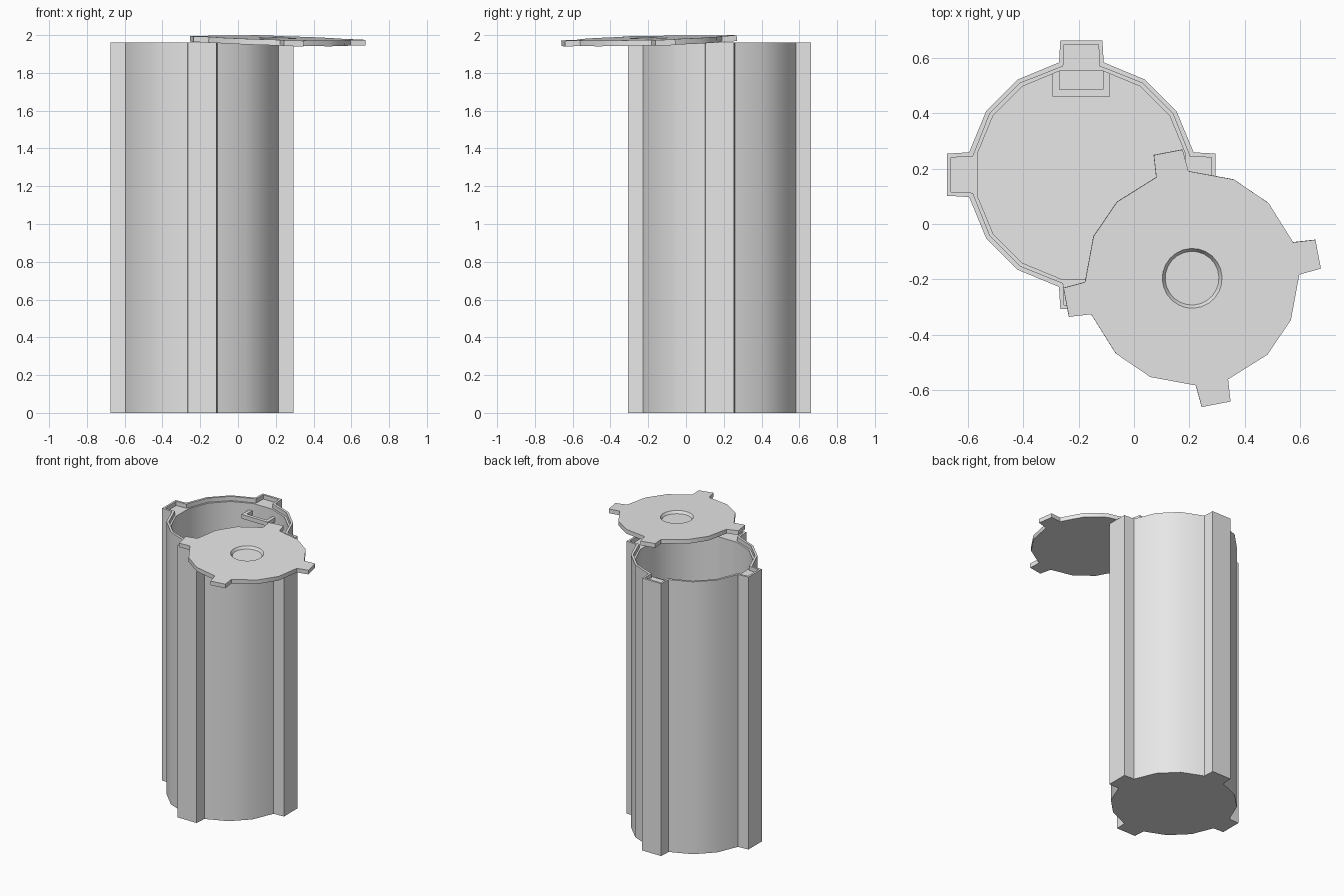
import bpy, bmesh
from math import sin, cos, pi, radians
from mathutils import Matrix, Vector

cube = bpy.data.objects.get("Cube")
if cube:
    bpy.data.objects.remove(cube, do_unlink=True)

grey = bpy.data.materials.new("plain_grey")
grey.use_nodes = True
grey.diffuse_color = (0.8, 0.8, 0.8, 1)
grey.node_tree.nodes["Principled BSDF"].inputs["Base Color"].default_value = (0.8, 0.8, 0.8, 1)


def outline(radius, base, reach, tip):
    """Sixteen-sided ring with four square lugs; base is the lug's half angle."""
    points = []
    for quarter in range(4):
        turn = Matrix.Rotation(quarter * pi / 2, 2)
        corners = [Vector((reach, -tip)), Vector((reach, tip))]
        for angle in (base, 33.75, 56.25, 90 - base):
            a = radians(angle)
            corners.append(Vector((radius * cos(a), radius * sin(a))))
        points += [turn @ c for c in corners]
    return points


def circle(radius, count=24):
    step = 2 * pi / count
    return [Vector((radius * cos((i - 0.5) * step), radius * sin((i - 0.5) * step)))
            for i in range(count)]


def finish(name, bm):
    bmesh.ops.recalc_face_normals(bm, faces=bm.faces)
    mesh = bpy.data.meshes.new(name)
    bm.to_mesh(mesh)
    bm.free()
    mesh.materials.append(grey)
    obj = bpy.data.objects.new(name, mesh)
    bpy.context.collection.objects.link(obj)
    bpy.ops.object.select_all(action="DESELECT")
    obj.select_set(True)
    bpy.context.view_layer.objects.active = obj
    bpy.ops.object.shade_smooth_by_angle(angle=radians(30))
    return obj


def skin(name, levels):
    """Closed solid through a series of (outline, height) loops."""
    bm = bmesh.new()
    loops = [[bm.verts.new((p.x, p.y, z)) for p in pts] for pts, z in levels]
    for a, b in zip(loops, loops[1:]):
        for i in range(len(a)):
            j = (i + 1) % len(a)
            bm.faces.new((a[i], a[j], b[j], b[i]))
    bm.faces.new(loops[0][::-1])
    bm.faces.new(loops[-1])
    return finish(name, bm)


# Hollow canister with a stepped seat for the lid
outer = outline(0.413, 11.25, 0.485, 0.076)
seat = outline(0.397, 9.5, 0.47, 0.062)
bore = outline(0.383, 11.25, 0.383 * cos(radians(11.25)), 0.045)
centre = Vector((-0.19, 0.178, 0))
canister = skin("canister", [(outer, 0), (outer, 1.96), (seat, 1.96),
                             (seat, 1.93), (bore, 1.93), (bore, 0.03)])
canister.location = centre

# U-shaped bracket on the back of the inner wall
bm = bmesh.new()
half, bar, front, back = 0.104, 0.025, 0.282, 0.38
shape = [(-half, back - 0.015), (-half, front), (half, front), (half, back - 0.015),
         (half - bar, back), (half - bar, front + bar),
         (bar - half, front + bar), (bar - half, back)]
face = bm.faces.new([bm.verts.new((x, y, 1.85)) for x, y in shape])
grown = bmesh.ops.extrude_face_region(bm, geom=[face])
bmesh.ops.translate(bm, vec=(0, 0, 0.03),
                    verts=[v for v in grown["geom"] if isinstance(v, bmesh.types.BMVert)])
bracket = finish("inner_bracket", bm)
bracket.location = centre

# Loose lid with a round finger dish, leaning on the rim
plate = outline(0.387, 8.8, 0.463, 0.053)
lid = skin("lid", [(plate, -0.03), (plate, 0), (circle(0.108), 0), (circle(0.097), -0.018)])
tilt = Vector((0, 0, 1)).rotation_difference(Vector((0.026, -0.026, 1)))
lid.matrix_world = (Matrix.Translation((0.21, -0.196, 1.985))
                    @ tilt.to_matrix().to_4x4() @ Matrix.Rotation(radians(10.8), 4, "Z"))
